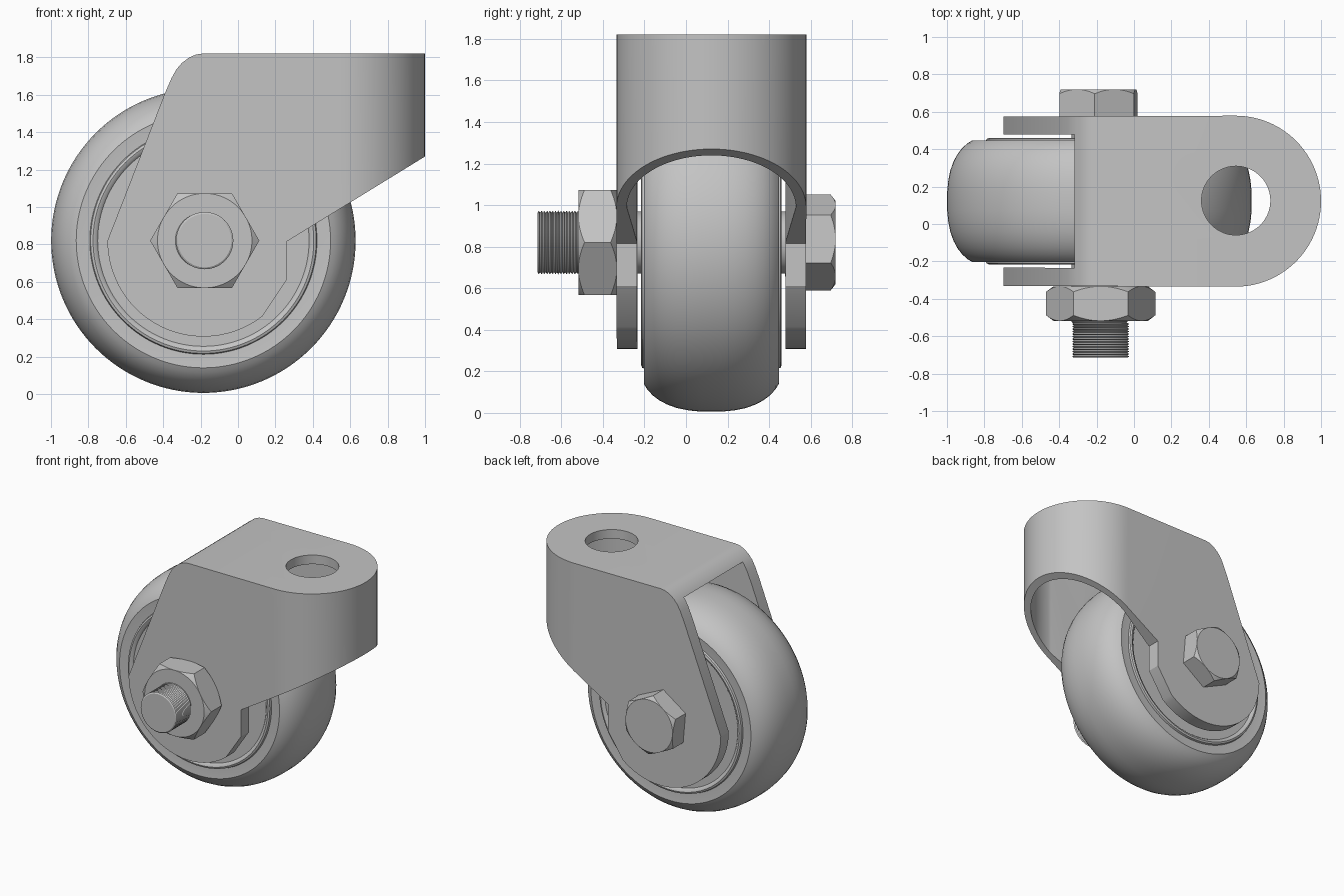
import bpy, bmesh
from math import sin, cos, pi, radians
from mathutils import Matrix, Vector

cube = bpy.data.objects.get("Cube")
if cube:
    bpy.data.objects.remove(cube, do_unlink=True)

WHEEL_X, WHEEL_Z, MID_Y = -0.185, 0.82, 0.122

steel = bpy.data.materials.new("plain_grey")
steel.use_nodes = True
grey = (0.55, 0.55, 0.55, 1)
steel.diffuse_color = grey
steel.node_tree.nodes["Principled BSDF"].inputs["Base Color"].default_value = grey


def finish(bm, name):
    bmesh.ops.recalc_face_normals(bm, faces=bm.faces)
    mesh = bpy.data.meshes.new(name)
    bm.to_mesh(mesh)
    bm.free()
    mesh.materials.append(steel)
    ob = bpy.data.objects.new(name, mesh)
    bpy.context.collection.objects.link(ob)
    return ob


def prism(name, points, offset):
    """Extrude a closed 3D outline along an offset."""
    bm = bmesh.new()
    face = bm.faces.new([bm.verts.new(p) for p in points])
    ext = bmesh.ops.extrude_face_region(bm, geom=[face], use_keep_orig=True)
    moved = [g for g in ext["geom"] if isinstance(g, bmesh.types.BMVert)]
    bmesh.ops.translate(bm, verts=moved, vec=offset)
    return finish(bm, name)


def lathe(name, profile, steps=96, x=WHEEL_X):
    """Spin (radius, y) points about the axle line."""
    bm = bmesh.new()
    verts = [bm.verts.new((r, y, 0)) for r, y in profile]
    edges = [bm.edges.new(pair) for pair in zip(verts, verts[1:])]
    bmesh.ops.spin(bm, geom=verts + edges, cent=(0, 0, 0), axis=(0, 1, 0),
                   angle=2 * pi, steps=steps)
    bmesh.ops.remove_doubles(bm, verts=bm.verts, dist=1e-5)
    bmesh.ops.translate(bm, verts=bm.verts, vec=(x, 0, WHEEL_Z))
    return finish(bm, name)


def select(ob):
    bpy.ops.object.select_all(action="DESELECT")
    bpy.context.view_layer.objects.active = ob
    ob.select_set(True)


def combine(ob, cutter, operation):
    mod = ob.modifiers.new("cut", "BOOLEAN")
    mod.operation, mod.object, mod.solver = operation, cutter, "EXACT"
    select(ob)
    bpy.ops.object.modifier_apply(modifier=mod.name)
    bpy.data.objects.remove(cutter, do_unlink=True)


def smooth(ob, degrees=30):
    select(ob)
    bpy.ops.object.shade_smooth_by_angle(angle=radians(degrees))


def plan(straight, radius, z, cx=0.543, steps=48):
    """Symmetric U outline: straight side points, then a half-round nose."""
    arc = [(cx + radius * sin(pi * i / steps), -radius * cos(pi * i / steps))
           for i in range(steps + 1)]
    pts = [(x, -w) for x, w in straight] + arc + [(x, w) for x, w in reversed(straight)]
    return [(x, MID_Y + y, z) for x, y in pts]


# Fork: rounded shell, hollowed, trimmed to its side profile, drilled
fork = prism("fork", plan([(-0.9, 0.452)], 0.457, 0.1), (0, 0, 1.72))
cavity = prism("cavity", plan([(-1.1, 0.355), (0.27, 0.357)], 0.407, 0), (0, 0, 1.75))
combine(fork, cavity, "DIFFERENCE")

side = [(1.2, 1.9), (-0.19, 1.9), (-0.19, 1.82), (-0.225, 1.815), (-0.26, 1.80),
        (-0.30, 1.77), (-0.33, 1.735), (-0.355, 1.69), (-0.39, 1.61)]
for i in range(33):
    a = pi + radians(128) * i / 32
    side.append((WHEEL_X + 0.513 * cos(a), WHEEL_Z + 0.513 * sin(a)))
side += [(0.26, 0.61), (0.26, 0.815), (1.2, 1.393)]
trim = prism("trim", [(x, -1, z) for x, z in side], (0, 2.2, 0))
combine(fork, trim, "INTERSECT")

ring = [(0.545 + 0.184 * cos(pi * i / 32), 0.125 + 0.184 * sin(pi * i / 32), 1.6)
        for i in range(64)]
combine(fork, prism("drill", ring, (0, 0, 0.4)), "DIFFERENCE")
smooth(fork, 25)

# Tyre: crowned tread with flat flanks
crown = [(0.68, 0.325), (0.705, 0.31), (0.735, 0.283), (0.76, 0.25), (0.78, 0.212),
         (0.797, 0.165), (0.808, 0.11), (0.814, 0.05)]
tread = crown + [(r, -w) for r, w in reversed(crown)]
tread = [(0, 0.318), (0.612, 0.318)] + tread + [(0.612, -0.318), (0, -0.318)]
smooth(lathe("tyre", [(r, MID_Y + w) for r, w in tread], 128))

# Hub: raised rolled rim on each side and a flat web
rim = [(0, 0.322), (0.565, 0.322), (0.575, 0.333), (0.59, 0.338), (0.603, 0.333),
       (0.61, 0.31)]
hub = rim + [(r, -w) for r, w in reversed(rim)]
smooth(lathe("hub", [(r, MID_Y + w) for r, w in hub], 128))

# Axle through the fork, with a ridged thread at the front end
smooth(lathe("axle", [(0, -0.53), (0.142, -0.53), (0.15, -0.522), (0.15, 0.6), (0, 0.6)], 64))
ridges, start, end = 14, -0.715, -0.528
pitch = (end - start) / ridges
thread = [(0, start), (0.143, start)]
for i in range(ridges):
    y = start + pitch * i
    thread += [(0.153, y + pitch * 0.5), (0.143, y + pitch)]
lathe("bolt_thread", thread + [(0, end)], 64, -0.178)


def hexagon(name, x, radius, y0, y1, turn, chamfers):
    """Hex prism whose corners are turned off by a cone at the chosen ends."""
    pts = []
    for i in range(6):
        a = radians(60 * i + turn)
        pts.append((x + radius * cos(a), y0, WHEEL_Z + radius * sin(a)))
    ob = prism(name, pts, (0, y1 - y0, 0))
    flat, wide, depth = radius * 0.865, radius * 1.05, radius * 0.14
    body = [(0, y0 - 0.01), (wide, y0 - 0.01)]
    if chamfers[0]:
        body = [(0, y0), (flat, y0), (wide, y0 + depth)]
    if chamfers[1]:
        body += [(wide, y1 - depth), (flat, y1), (0, y1)]
    else:
        body += [(wide, y1 + 0.01), (0, y1 + 0.01)]
    combine(ob, lathe("turning", body, 96, x), "INTERSECT")
    return ob


# Nut at the front, bolt head at the back
smooth(hexagon("lock_nut", -0.178, 0.292, -0.518, -0.333, 0, (True, True)), 15)
smooth(hexagon("bolt_head", -0.19, 0.231, 0.575, 0.72, 35, (False, True)), 15)
